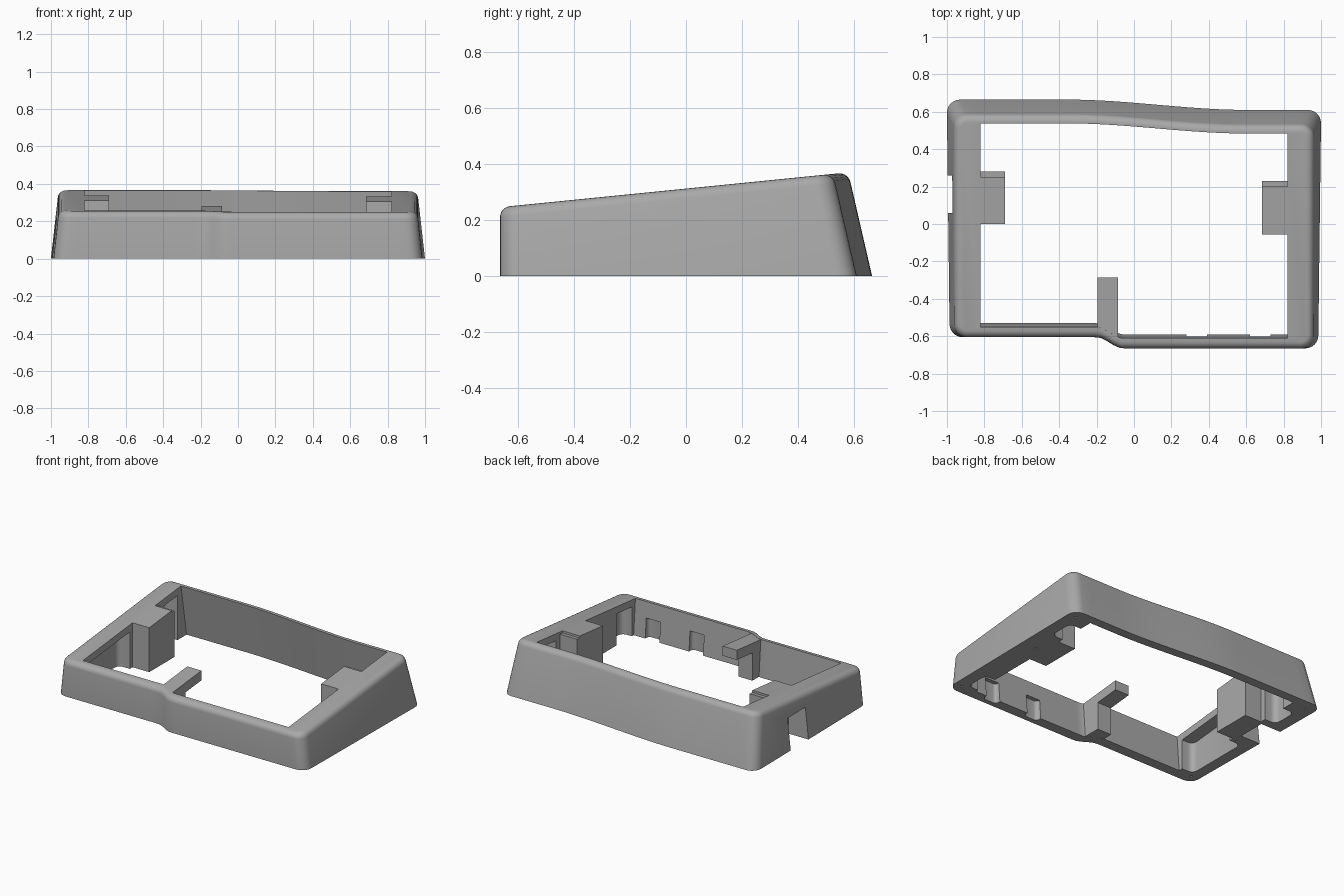
import bpy, bmesh, math

if "Cube" in bpy.data.objects:
    bpy.data.objects.remove(bpy.data.objects["Cube"])

grey = bpy.data.materials.new("plain grey")
grey.use_nodes = True
GREY = (0.4, 0.4, 0.4, 1)
grey.diffuse_color = GREY
grey.node_tree.nodes["Principled BSDF"].inputs["Base Color"].default_value = GREY


def top_z(y):
    """Height of the sloping top face."""
    return 0.312 + 0.1 * y


def blend(x, a, b):
    t = min(1, max(0, (x - a) / (b - a)))
    return t * t * (3 - 2 * t)


def front_y(x):
    return -0.605 - 0.06 * blend(x, -0.2, -0.06)


def back_y(x):
    return 0.665 - 0.055 * blend(x, -0.35, 0.6)


def half_width(y):
    return 0.993 + 0.011 * y


def span(a, b, n):
    return [a + (b - a) * i / n for i in range(n + 1)]


def make_object(name, bm):
    bmesh.ops.recalc_face_normals(bm, faces=bm.faces)
    mesh = bpy.data.meshes.new(name)
    bm.to_mesh(mesh)
    bm.free()
    mesh.materials.append(grey)
    obj = bpy.data.objects.new(name, mesh)
    bpy.context.collection.objects.link(obj)
    return obj


def loft(name, rings):
    """Closed solid through a stack of equal rings."""
    bm = bmesh.new()
    rows = [[bm.verts.new(p) for p in ring] for ring in rings]
    n = len(rows[0])
    for low, high in zip(rows, rows[1:]):
        for i in range(n):
            j = (i + 1) % n
            bm.faces.new((low[i], low[j], high[j], high[i]))
    bm.faces.new(rows[0][::-1])
    bm.faces.new(rows[-1])
    return make_object(name, bm)


def prism(name, plan, bottom, top, rounding=0):
    """Plan polygon between two height functions of y."""
    obj = loft(name, [[(x, y, f(y)) for x, y in plan] for f in (bottom, top)])
    if rounding:
        bm = bmesh.new()
        bm.from_mesh(obj.data)
        upright = [e for e in bm.edges
                   if abs(e.verts[0].co.z - e.verts[1].co.z) > 0.05
                   and abs(e.verts[0].co.y - e.verts[1].co.y) < 0.001]
        bmesh.ops.bevel(bm, geom=upright, offset=rounding, segments=5,
                        profile=0.5, affect='EDGES')
        bm.to_mesh(obj.data)
        bm.free()
    return obj


def rect(x0, x1, y0, y1):
    return [(x0, y0), (x1, y0), (x1, y1), (x0, y1)]


def level(z):
    return lambda y: z


def below_top(drop):
    return lambda y: top_z(y) - drop


# Outer outline: wavy front and back, straight sides, round corners
RADIUS = 0.07


def outline(inset):
    def corner(sx, edge, start):
        cx = sx * (half_width(edge(sx)) - RADIUS)
        sy = 1 if edge is back_y else -1
        cy = edge(sx) - sy * RADIUS
        r = RADIUS - inset
        return [(cx + r * math.cos(math.radians(a)), cy + r * math.sin(math.radians(a)))
                for a in span(start, start + 90, 6)]
    xs = span(-0.86, 0.86, 48)
    pts = corner(-1, front_y, 180)
    pts += [(x, front_y(x) + inset) for x in xs]
    pts += corner(1, front_y, 270) + corner(1, back_y, 0)
    pts += [(x, back_y(x) - inset) for x in reversed(xs)]
    pts += corner(-1, back_y, 90)
    return pts


def drafted(x, y, z):
    return x * (1 - 0.11 * z), y - 0.225 * z * min(1, max(0, y / 0.55))


def shell_ring(inset, drop):
    ring = []
    for px, py in outline(inset):
        x, y = drafted(px, py, top_z(py) - drop)
        ring.append((x, y, top_z(y) - drop))
    return ring


FILLET = 0.035
rings = [[(x, y, 0) for x, y in outline(0)]]
for a in span(0, math.pi / 2, 5):
    rings.append(shell_ring(FILLET * (1 - math.cos(a)), FILLET * (1 - math.sin(a))))
frame = loft("frame", rings)


# Main opening, with leaning front and back inner walls
def opening_ring(z):
    xs = span(-0.82, 0.82, 48)
    return ([(x, front_y(x) + 0.075 - 0.08 * z, z) for x in xs] +
            [(x, back_y(x) - 0.065 - 0.17 * z, z) for x in reversed(xs)])


cutters = [loft("opening_cutter", [opening_ring(-0.1), opening_ring(0.6)])]

# Pockets under the side rails, open towards the inside and the bottom
for x0, x1, y0, y1 in ((-0.91, -0.7, -0.5, -0.03), (-0.91, -0.7, 0.32, 0.5),
                       (0.7, 0.91, 0.27, 0.45), (0.7, 0.9, -0.57, -0.4)):
    cutters.append(prism("pocket_cutter", rect(x0, x1, y0, y1),
                         level(-0.1), below_top(0.05), 0.04))

# Round recesses low in the front wall
for x in (0.335, 0.675):
    cutters.append(prism("recess_cutter", rect(x - 0.055, x + 0.055, -0.63, -0.5),
                         level(-0.1), level(0.14), 0.025))

# Cable notch in the side wall
cutters.append(prism("notch_cutter", rect(-1.1, -0.84, 0.06, 0.26),
                     level(-0.1), level(0.22)))

# Screw holes in the underside
for x, y in ((-0.93, -0.54), (0.93, -0.6), (-0.94, 0.58), (0.94, 0.54),
             (-0.86, -0.01), (0.88, 0.08), (-0.14, -0.59)):
    circle = [(x + 0.009 * math.cos(a), y + 0.009 * math.sin(a))
              for a in span(0, 2 * math.pi, 10)[:-1]]
    cutters.append(prism("screw_cutter", circle, level(-0.1), level(0.06)))

bpy.context.view_layer.objects.active = frame
for cutter in cutters:
    cutter.hide_render = True
    mod = frame.modifiers.new("cut", 'BOOLEAN')
    mod.operation = 'DIFFERENCE'
    mod.solver = 'EXACT'
    mod.object = cutter
    bpy.ops.object.modifier_apply(modifier=mod.name)
for cutter in cutters:
    bpy.data.objects.remove(cutter)

# Inner mounting blocks with a lower ledge behind each
for side, x0, x1, y0, y1 in (("right", -0.82, -0.69, 0, 0.25),
                             ("left", 0.685, 0.82, -0.055, 0.2)):
    prism(side + "_block", rect(x0, x1, y0, y1), level(0), below_top(0))
    prism(side + "_block_ledge", rect(x0, x1, y1, y1 + 0.03), level(0), below_top(0.015))

# Front tongue and the leg beneath it
tongue = [(-0.195, -0.56), (-0.085, -0.615), (-0.085, -0.285), (-0.195, -0.285)]
prism("front_tongue", tongue, below_top(0.07), below_top(0.002))
leg = [(-0.195, -0.56), (-0.085, -0.615), (-0.085, -0.46), (-0.195, -0.46)]
prism("tongue_leg", leg, level(0.001), below_top(0.07))

# Smooth curved walls, crisp edges
bpy.ops.object.select_all(action='DESELECT')
frame.select_set(True)
bpy.ops.object.shade_smooth_by_angle(angle=math.radians(30))
